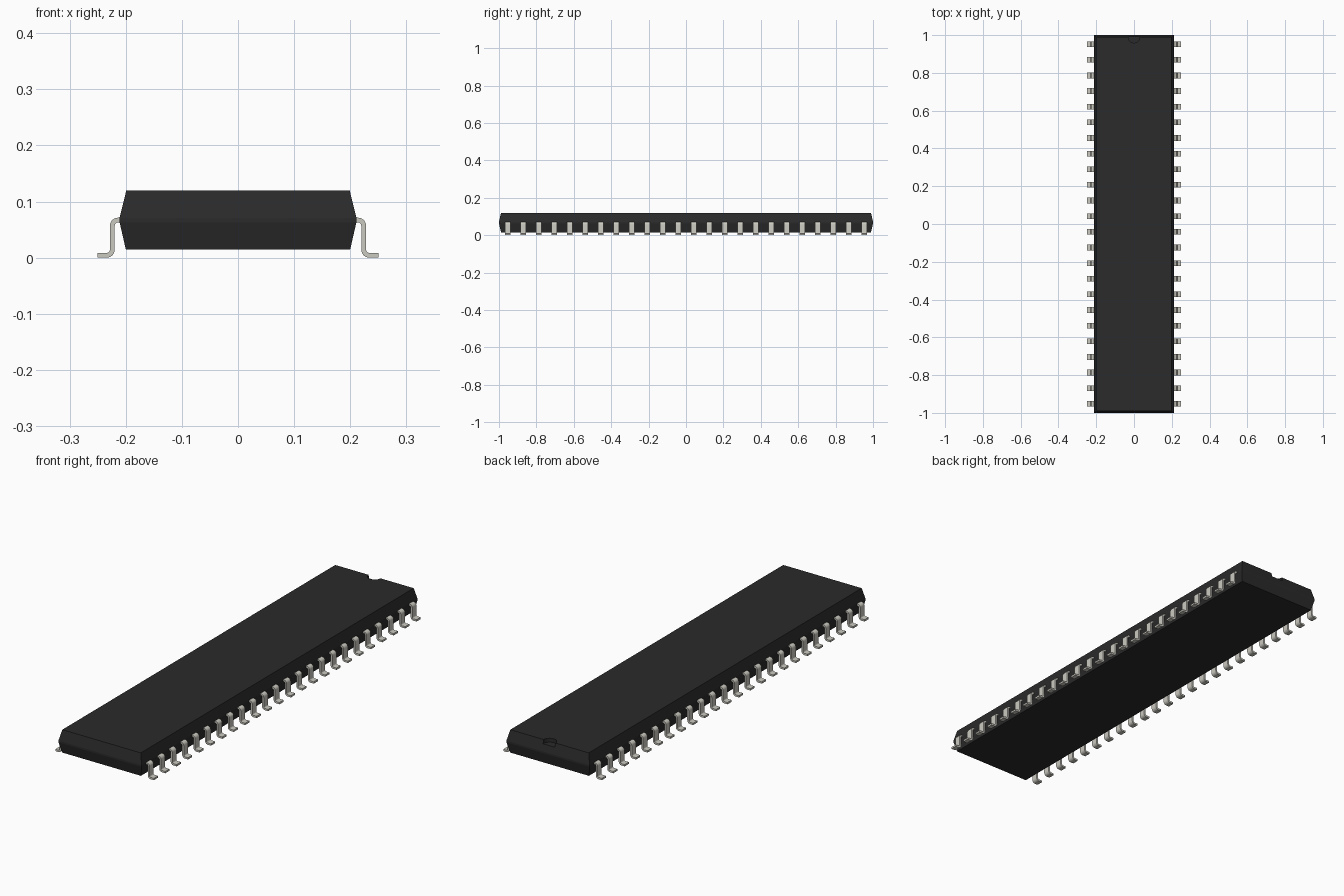
import bpy, bmesh, math

if "Cube" in bpy.data.objects:
    bpy.data.objects.remove(bpy.data.objects["Cube"])


def material(name, rgb, metallic=0.0):
    mat = bpy.data.materials.new(name)
    mat.use_nodes = True
    mat.diffuse_color = (*rgb, 1)
    bsdf = next(n for n in mat.node_tree.nodes if n.type == 'BSDF_PRINCIPLED')
    bsdf.inputs["Base Color"].default_value = (*rgb, 1)
    return mat


def add_object(name, bm, mat):
    bmesh.ops.recalc_face_normals(bm, faces=bm.faces)
    mesh = bpy.data.meshes.new(name)
    bm.to_mesh(mesh)
    bm.free()
    mesh.materials.append(mat)
    obj = bpy.data.objects.new(name, mesh)
    bpy.context.collection.objects.link(obj)
    return obj


def activate(obj):
    bpy.ops.object.select_all(action='DESELECT')
    obj.select_set(True)
    bpy.context.view_layer.objects.active = obj


black = material("black plastic", (0.024, 0.0235, 0.0235))
metal = material("pale grey metal", (0.60, 0.59, 0.53))

# Package body: stacked rectangles, widest at a thin parting band
LEVELS = [(0.015, 0.200, 0.989), (0.063, 0.211, 1.0),
          (0.071, 0.211, 1.0), (0.120, 0.199, 0.989)]
bm = bmesh.new()
rings = [[bm.verts.new((sx * hx, sy * hy, z))
          for sx, sy in ((-1, -1), (1, -1), (1, 1), (-1, 1))]
         for z, hx, hy in LEVELS]
for low, high in zip(rings, rings[1:]):
    for i in range(4):
        j = (i + 1) % 4
        bm.faces.new((low[i], low[j], high[j], high[i]))
bm.faces.new(rings[0][::-1])
bm.faces.new(rings[-1])
body = add_object("package_body", bm, black)

# Round orientation notch at the back edge of the top
bm = bmesh.new()
bmesh.ops.create_cone(bm, cap_ends=True, segments=32,
                      radius1=0.03, radius2=0.03, depth=0.06)
cutter = add_object("notch_cutter", bm, black)
cutter.location = (0, 0.989, 0.102 + 0.03)
cutter.hide_render = True
cut = body.modifiers.new("notch", 'BOOLEAN')
cut.operation = 'DIFFERENCE'
cut.solver = 'EXACT'
cut.object = cutter
activate(body)
bpy.ops.object.modifier_apply(modifier=cut.name)
bpy.data.objects.remove(cutter)

# Gull-wing lead: side profile with two rounded bends, as a strip of quads
T, WIDTH, COUNT, PITCH = 0.0085, 0.03, 24, 0.0828
BEND = 0.010


def bend(cx, cz, start, end, outer_sign, steps=6):
    """Pairs of (upper side, lower side) points round one bend."""
    pairs = []
    for i in range(steps + 1):
        a = math.radians(start + (end - start) * i / steps)
        pairs.append([(cx + r * math.cos(a), cz + r * math.sin(a))
                      for r in (BEND + outer_sign * T / 2,
                                BEND - outer_sign * T / 2)])
    return pairs


TOP, SHANK, FOOT = 0.067, 0.224, T / 2
path = [[(0.195, TOP + T / 2), (0.195, TOP - T / 2)]]
path += bend(SHANK - BEND, TOP - BEND, 90, 0, 1)
path += bend(SHANK + BEND, FOOT + BEND, 180, 270, -1)
path += [[(0.25, T), (0.25, 0)]]

bm = bmesh.new()
y0 = -PITCH * (COUNT - 1) / 2
sections = []
for (ux, uz), (lx, lz) in path:
    sections.append([bm.verts.new(p) for p in (
        (ux, y0 - WIDTH / 2, uz), (ux, y0 + WIDTH / 2, uz),
        (lx, y0 + WIDTH / 2, lz), (lx, y0 - WIDTH / 2, lz))])
for a, b in zip(sections, sections[1:]):
    for i in range(4):
        j = (i + 1) % 4
        bm.faces.new((a[i], a[j], b[j], b[i]))
bm.faces.new(sections[0])
bm.faces.new(sections[-1][::-1])
leads = add_object("leads", bm, metal)
activate(leads)
bpy.ops.object.shade_smooth_by_angle(angle=math.radians(30))

# Repeat along the side, then mirror to the other side
row = leads.modifiers.new("row", 'ARRAY')
row.count = COUNT
row.use_relative_offset = False
row.use_constant_offset = True
row.constant_offset_displace = (0, PITCH, 0)
mirror = leads.modifiers.new("other_side", 'MIRROR')
mirror.use_axis = (True, False, False)
